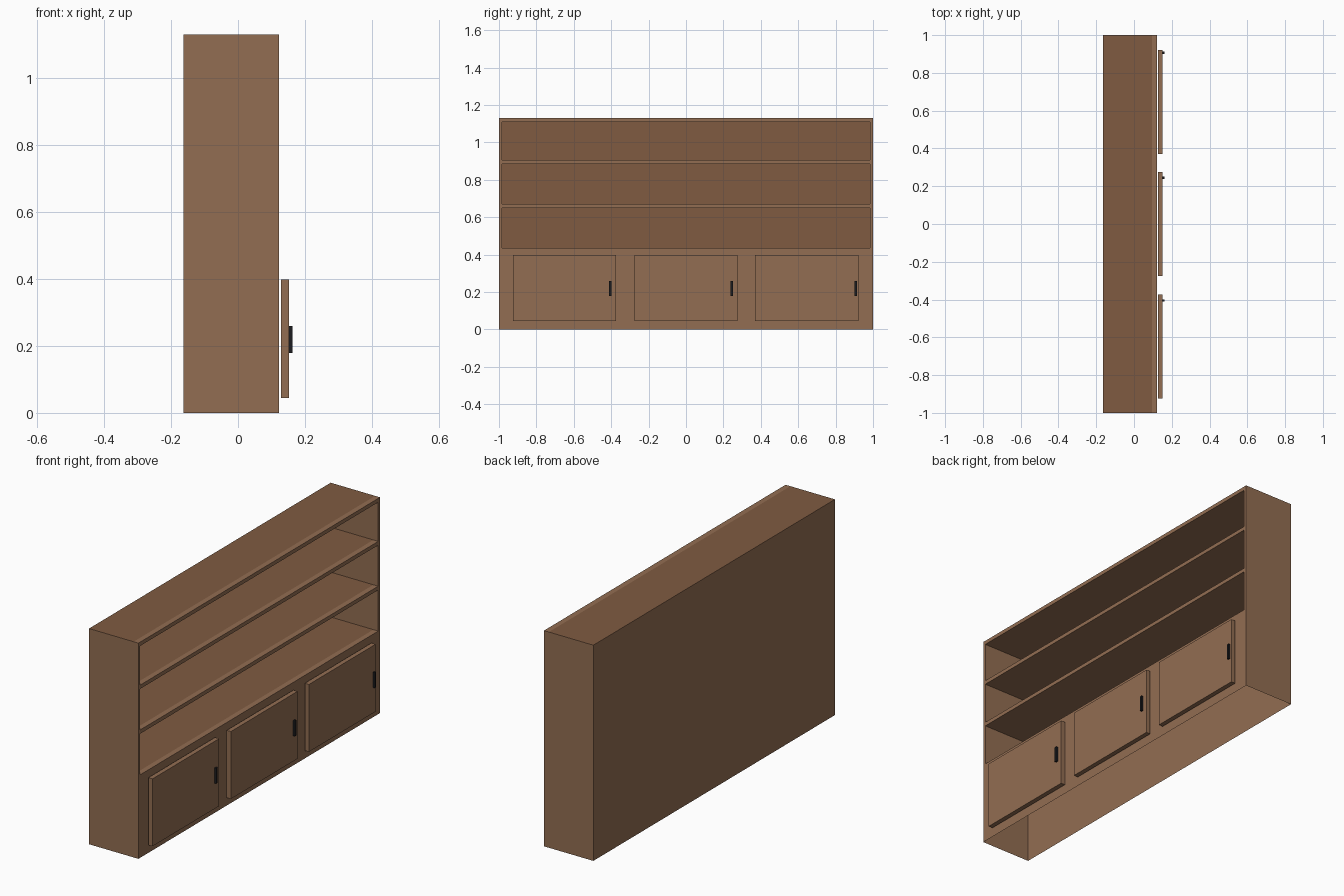
import bpy, bmesh
from mathutils import Vector

if "Cube" in bpy.data.objects:
    bpy.data.objects.remove(bpy.data.objects["Cube"])


def material(name, rgb):
    m = bpy.data.materials.new(name)
    m.diffuse_color = (*rgb, 1)
    m.use_nodes = True
    m.node_tree.nodes["Principled BSDF"].inputs["Base Color"].default_value = m.diffuse_color
    return m


LIGHT = material("light_wood", (0.29, 0.155, 0.085))
DARK = material("dark_wood", (0.215, 0.105, 0.053))
BLACK = material("black_metal", (0.012, 0.012, 0.014))

BACK, FRONT, TRIM = -0.163, 0.123, 0.095
SHELVES = [(0.435, 0.65), (0.67, 0.885), (0.905, 1.11)]


def add_object(bm, name, *mats):
    me = bpy.data.meshes.new(name)
    bm.to_mesh(me)
    bm.free()
    for m in mats:
        me.materials.append(m)
    ob = bpy.data.objects.new(name, me)
    bpy.context.collection.objects.link(ob)
    return ob


def box_mesh(lo, hi):
    bm = bmesh.new()
    bmesh.ops.create_cube(bm, size=1)
    lo, hi = Vector(lo), Vector(hi)
    for v in bm.verts:
        v.co = [l + (c + 0.5) * (h - l) for l, h, c in zip(lo, hi, v.co)]
    return bm


def cut(bm, co, no):
    bmesh.ops.bisect_plane(bm, geom=bm.verts[:] + bm.edges[:] + bm.faces[:],
                           plane_co=co, plane_no=no, dist=1e-5)


# Cabinet shell, open underneath, with three recessed shelf bays
bm = box_mesh((BACK, -1, 0), (FRONT, 1, 1.13))
bm.normal_update()
bmesh.ops.delete(bm, geom=[f for f in bm.faces if f.normal.z < -0.5], context='FACES')
for y in (-0.985, 0.985):
    cut(bm, (0, y, 0), (0, 1, 0))
for bay in SHELVES:
    for z in bay:
        cut(bm, (0, 0, z), (0, 0, 1))
bm.normal_update()
bays = []
for f in bm.faces:
    c = f.calc_center_median()
    if f.normal.x > 0.5 and abs(c.y) < 0.9 and any(a < c.z < b for a, b in SHELVES):
        bays.append(f)
out = bmesh.ops.extrude_face_region(bm, geom=bays)
bmesh.ops.translate(bm, vec=(-0.266, 0, 0),
                    verts=[g for g in out["geom"] if isinstance(g, bmesh.types.BMVert)])
leftover = [f for f in bays if f.is_valid]
if leftover:
    bmesh.ops.delete(bm, geom=leftover, context='FACES')

# Darker wood on the top, shelf boards and bay backs, behind the light front trim
cut(bm, (TRIM, 0, 0), (1, 0, 0))
bm.normal_update()
for f in bm.faces:
    x = f.calc_center_median().x
    if x < TRIM and (f.normal.z > 0.5 or f.normal.x > 0.5):
        f.material_index = 1
add_object(bm, "cabinet", LIGHT, DARK)

# Sliding doors with their pulls
for i, (y0, y1, pull) in enumerate([(-0.925, -0.373, -0.405),
                                    (-0.276, 0.276, 0.245),
                                    (0.37, 0.922, 0.907)], 1):
    add_object(box_mesh((0.128, y0, 0.045), (0.152, y1, 0.398)), f"door_{i}", LIGHT)
    add_object(box_mesh((0.152, pull - 0.006, 0.179), (0.162, pull + 0.006, 0.26)),
               f"door_handle_{i}", BLACK)
